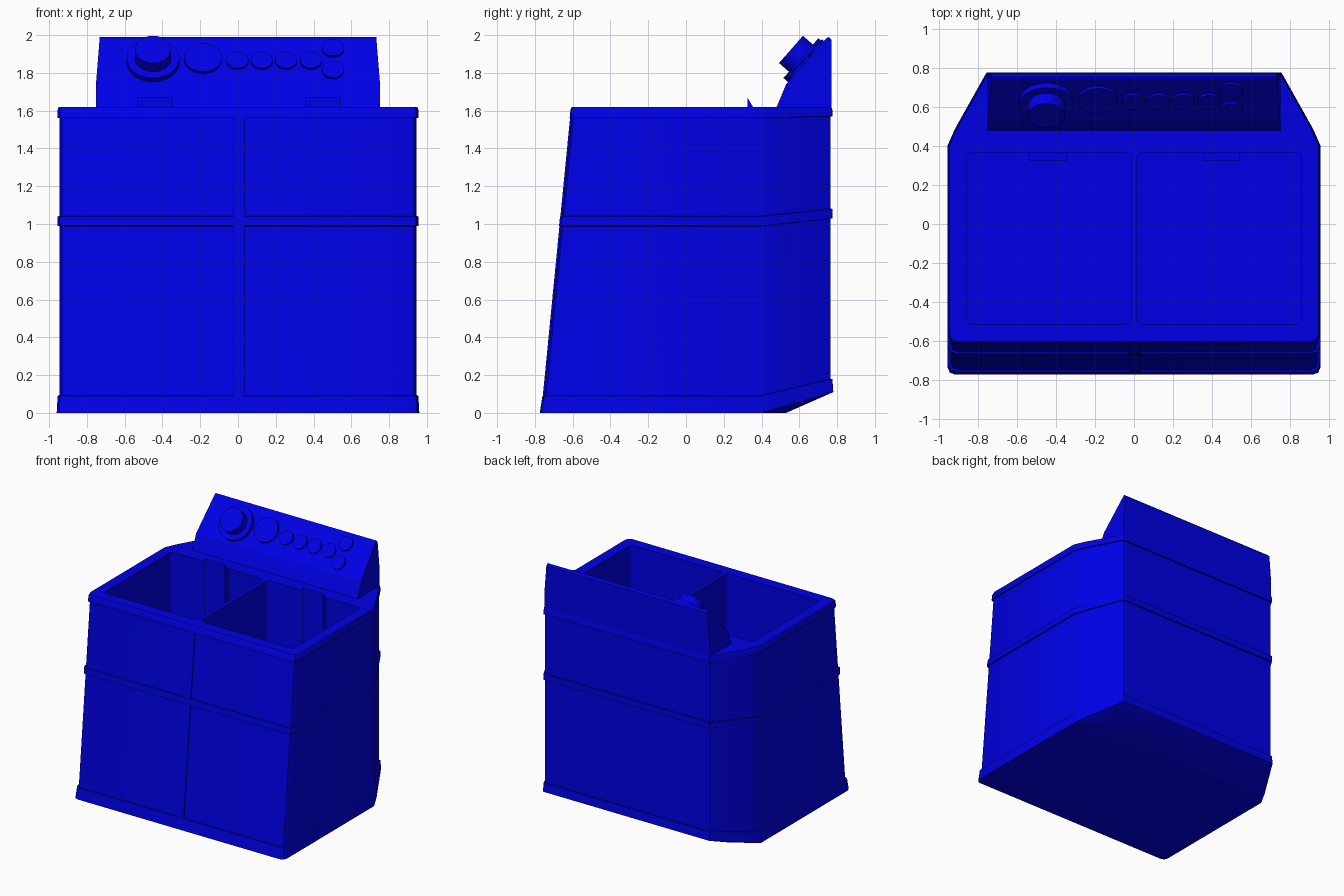
import bpy, bmesh, math
from mathutils import Vector

if "Cube" in bpy.data.objects:
    bpy.data.objects.remove(bpy.data.objects["Cube"])

blue = bpy.data.materials.new("blue_plastic")
blue.diffuse_color = (0.0, 0.0, 0.8, 1)
blue.use_nodes = True
blue.node_tree.nodes["Principled BSDF"].inputs["Base Color"].default_value = blue.diffuse_color


def make(name, bm):
    bmesh.ops.recalc_face_normals(bm, faces=bm.faces)
    me = bpy.data.meshes.new(name)
    bm.to_mesh(me)
    bm.free()
    ob = bpy.data.objects.new(name, me)
    bpy.context.collection.objects.link(ob)
    me.materials.append(blue)
    return ob


def smooth(ob, deg=30):
    bpy.ops.object.select_all(action='DESELECT')
    ob.select_set(True)
    bpy.context.view_layer.objects.active = ob
    bpy.ops.object.shade_smooth_by_angle(angle=math.radians(deg))


def loft_x(name, profile, half_width, cx=0.0):
    """Side profile (y, z) swept across x; half_width is a function of z."""
    bm = bmesh.new()
    sides = [[bm.verts.new((cx + s * half_width(z), y, z)) for y, z in profile] for s in (-1, 1)]
    n = len(profile)
    for i in range(n):
        j = (i + 1) % n
        bm.faces.new((sides[0][i], sides[0][j], sides[1][j], sides[1][i]))
    for s in sides:
        bm.faces.new(s)
    return make(name, bm)


def front(z):
    return -0.759 + 0.098 * z


# Body: stacked outlines, stepping out for the three bands, rising at the back
def outline(z, rise, off):
    f = front(z) - off
    half = [(0.905 + off, f), (0.932 + off, f + 0.01), (0.945 + off, f + 0.04),
            (0.945 + off, 0.40), (0.905 + off, 0.49), (0.75 + off * 0.5, 0.765 + off)]
    full = half + [(-x, y) for x, y in reversed(half)]
    return [(x, y, z + rise * max(0, min(1, (y - 0.4) / 0.37))) for x, y in full]


levels = [(0.0, 0.11, 0.015), (0.09, 0.09, 0.01), (0.092, 0.09, 0), (0.988, 0.04, 0),
          (0.99, 0.04, 0.01), (1.04, 0.04, 0.01), (1.042, 0.04, 0), (1.56, 0.008, 0),
          (1.562, 0.008, 0.01), (1.605, 0.0, 0.01), (1.62, 0.0, 0.004)]
bm = bmesh.new()
rings = [[bm.verts.new(p) for p in outline(*lv)] for lv in levels]
for a, b in zip(rings, rings[1:]):
    for i in range(12):
        j = (i + 1) % 12
        bm.faces.new((a[i], a[j], b[j], b[i]))
bm.faces.new(rings[-1])
r = rings[0]
fr, fl = bm.verts.new((0.75, 0.53, 0)), bm.verts.new((-0.75, 0.53, 0))
bm.faces.new([r[3], r[2], r[1], r[0], r[11], r[10], r[9], r[8], fl, fr])
bm.faces.new([fr, fl, r[6], r[5]])
for tri in ((r[3], fr, r[4]), (r[4], fr, r[5]), (r[8], r[7], fl), (r[7], r[6], fl)):
    bm.faces.new(tri)
body = make("body", bm)

# Two open tubs cut into the top
FLOOR = 0.25
for s in (-1, 1):
    bm = bmesh.new()
    bmesh.ops.create_cube(bm, size=1)
    for v in bm.verts:
        v.co = Vector((s * 0.4385 + v.co.x * 0.847, -0.075 + v.co.y * 0.88,
                       2.0 if v.co.z > 0 else FLOOR))
    upright = [e for e in bm.edges if abs(e.verts[0].co.z - e.verts[1].co.z) > 0.1]
    bmesh.ops.bevel(bm, geom=upright, offset=0.03, segments=4, profile=0.5, affect='EDGES')
    cutter = make("tub_cutter", bm)
    cutter.hide_render = True
    mod = body.modifiers.new("tub", 'BOOLEAN')
    mod.operation, mod.solver, mod.object = 'DIFFERENCE', 'EXACT', cutter
    bpy.context.view_layer.objects.active = body
    bpy.ops.object.modifier_apply(modifier=mod.name)
    bpy.data.objects.remove(cutter)
smooth(body)

# Raised strip down the front
strip = [(front(0.08) - 0.008, 0.08), (front(1.57) - 0.008, 1.57),
         (front(1.57) + 0.02, 1.57), (front(0.08) + 0.02, 0.08)]
loft_x("front_strip", strip, lambda z: 0.03, 0.005)

# Columns on the back wall of each tub, ending in a pointed tip
column = [(0.325, FLOOR - 0.01), (0.325, 1.67), (0.355, 1.619), (0.375, 1.60), (0.375, FLOOR - 0.01)]
for name, cx in (("left_column", -0.44), ("right_column", 0.45)):
    loft_x(name, column, lambda z: 0.096, cx)

# Sloping control panel
panel = [(0.48, 1.61), (0.48, 1.62), (0.53, 1.74), (0.742, 1.982), (0.755, 1.99),
         (0.77, 1.975), (0.77, 1.74), (0.77, 1.61)]
loft_x("control_panel", panel, lambda z: 0.752 - 0.02 * max(0, (z - 1.74) / 0.25))

# Dials and buttons stand square to the panel face
slope = Vector((0, 0.212, 0.242)).normalized()
normal = Vector((0, -slope.z, slope.y))


def dial(name, x, z, radius, height, segments=32):
    bm = bmesh.new()
    bmesh.ops.create_cone(bm, cap_ends=True, segments=segments, radius1=radius,
                          radius2=radius, depth=height + 0.01)
    base = Vector((x, 0.53 + (z - 1.74) * slope.y / slope.z, z))
    rot = Vector((0, 0, 1)).rotation_difference(normal).to_matrix()
    for v in bm.verts:
        v.co = base + rot @ (v.co + Vector((0, 0, (height - 0.01) / 2)))
    smooth(make(name, bm))


dial("timer_base", -0.45, 1.857, 0.14, 0.032)
dial("timer_knob", -0.45, 1.857, 0.096, 0.102)
dial("round_dial", -0.185, 1.87, 0.1, 0.018)
for i, (x, z) in enumerate([(-0.003, 1.86), (0.125, 1.86), (0.255, 1.86), (0.387, 1.86),
                            (0.503, 1.925), (0.503, 1.81)]):
    dial(f"button_{i + 1}", x, z, 0.058, 0.014, 24)
